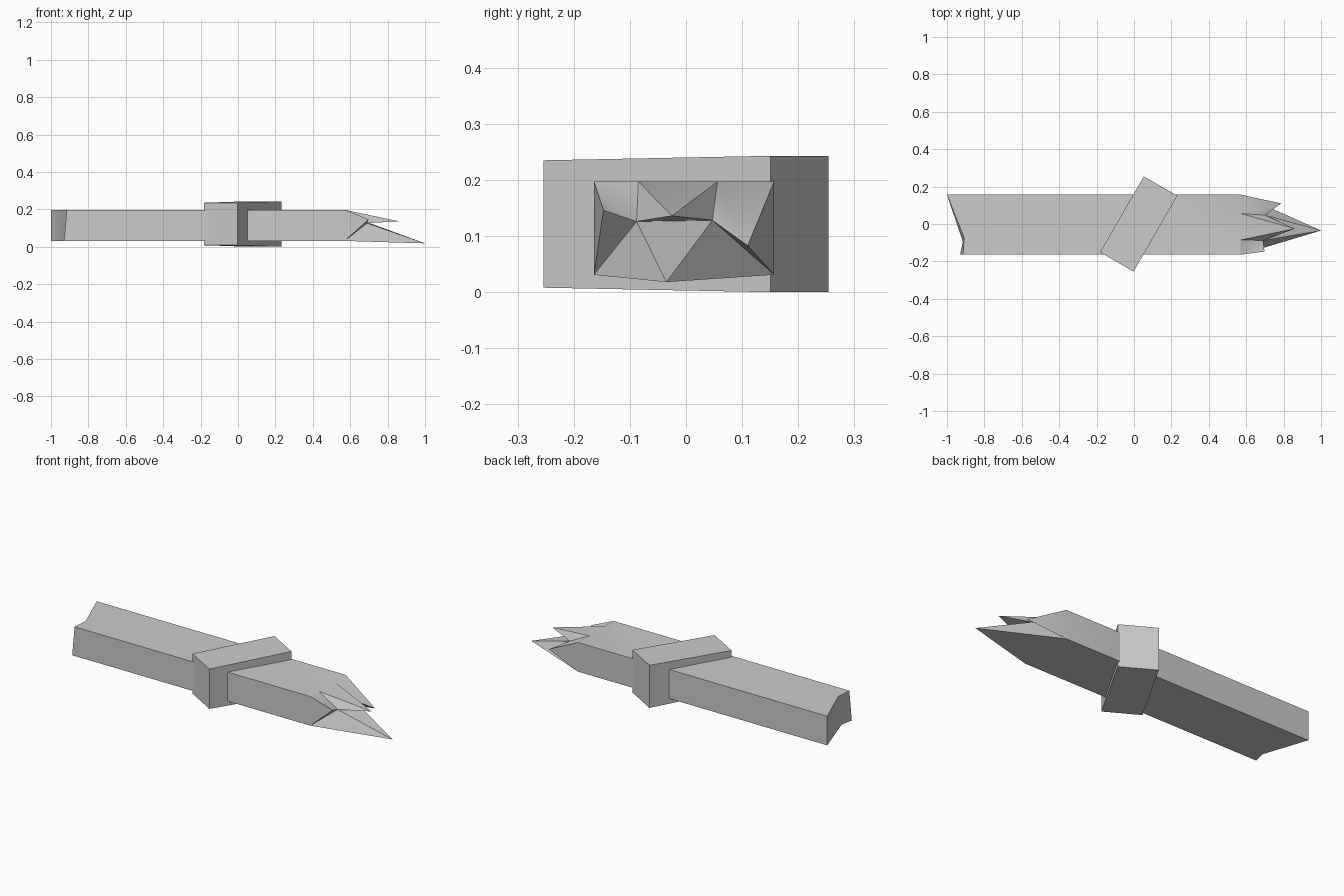
import bpy
import bmesh
from math import radians
from mathutils import Matrix

cube = bpy.data.objects.get("Cube")
if cube:
    bpy.data.objects.remove(cube, do_unlink=True)

grey = bpy.data.materials.new("weathered grey")
grey.use_nodes = True
colour = (0.6, 0.6, 0.6, 1)
grey.diffuse_color = colour
grey.node_tree.nodes["Principled BSDF"].inputs["Base Color"].default_value = colour


def finish(bm, name):
    """Turn a bmesh into a smooth-by-angle grey object."""
    bmesh.ops.recalc_face_normals(bm, faces=bm.faces)
    mesh = bpy.data.meshes.new(name)
    bm.to_mesh(mesh)
    bm.free()
    mesh.materials.append(grey)
    obj = bpy.data.objects.new(name, mesh)
    bpy.context.collection.objects.link(obj)
    bpy.ops.object.select_all(action='DESELECT')
    obj.select_set(True)
    bpy.context.view_layer.objects.active = obj
    bpy.ops.object.shade_smooth_by_angle(angle=radians(30))


FRONT, BACK, LOW, HIGH = -0.164, 0.157, 0.031, 0.197
BREAK = 0.57

bm = bmesh.new()


def point(x, y, z):
    return bm.verts.new((x, y, z))


# Notched end of the plank: top and bottom edges, front to back
end_top = [point(-0.915, FRONT, HIGH), point(-0.908, -0.075, HIGH), point(-1, BACK, HIGH)]
end_low = [point(-0.93, FRONT, LOW), point(-0.915, -0.095, LOW), point(-1, BACK, LOW)]

# Joint hidden under the band, and the rim of the break
joint_top = [point(-0.07, FRONT, HIGH), point(0.11, BACK, HIGH)]
joint_low = [point(-0.07, FRONT, LOW), point(0.11, BACK, LOW)]
rim_top = [point(BREAK, y, HIGH) for y in (FRONT, -0.085, 0.056, BACK)]
rim_low = [point(BREAK, y, LOW) for y in (FRONT, BACK)]

# Plank body: notch, top, bottom and both long sides
for i in (0, 1):
    bm.faces.new((end_top[i], end_top[i + 1], end_low[i + 1], end_low[i]))
for end, joint, rim in ((end_top, joint_top, rim_top), (end_low, joint_low, rim_low)):
    bm.faces.new(end + joint[::-1])
    bm.faces.new(joint + rim[::-1])
for side in (0, -1):
    bm.faces.new((end_top[side], end_low[side], joint_low[side], joint_top[side]))
    bm.faces.new((joint_top[side], joint_low[side], rim_low[side], rim_top[side]))

# Splinter tips and the valleys between them
long_tip = point(1, -0.035, 0.018)
upper_tip = point(0.86, -0.025, 0.136)
front_tip = point(0.698, -0.147, 0.146)
back_tip = point(0.787, 0.11, 0.083)
front_valley = point(0.69, -0.088, 0.126)
back_valley = point(0.70, 0.047, 0.128)
top_a, top_b, top_c, top_d = rim_top
low_a, low_d = rim_low

for face in (
    # front splinter
    (top_a, front_tip, low_a), (top_a, front_tip, front_valley),
    (front_tip, front_valley, low_a), (top_a, front_valley, top_b),
    # upper splinter
    (top_b, front_valley, upper_tip), (top_b, upper_tip, top_c),
    (top_c, upper_tip, back_valley), (front_valley, upper_tip, back_valley),
    # back splinter
    (top_c, back_valley, back_tip), (top_c, back_tip, top_d),
    (top_d, back_tip, low_d), (back_valley, back_tip, low_d),
    # long lower splinter
    (front_valley, long_tip, low_a), (front_valley, back_valley, long_tip),
    (back_valley, long_tip, low_d), (low_a, long_tip, low_d),
):
    bm.faces.new(face)
finish(bm, "broken_plank")

# Slanted band around the plank, slightly thinner towards the front
bm = bmesh.new()
bmesh.ops.create_cube(bm, size=1)
for v in bm.verts:
    height = 0.243 if v.co.y > 0 else 0.227
    v.co = (v.co.x * 0.207, v.co.y * 0.468, v.co.z * height)
bm.transform(Matrix.Translation((0.025, 0, 0.1215)) @ Matrix.Rotation(radians(-30), 4, 'Z'))
finish(bm, "slanted_band")
